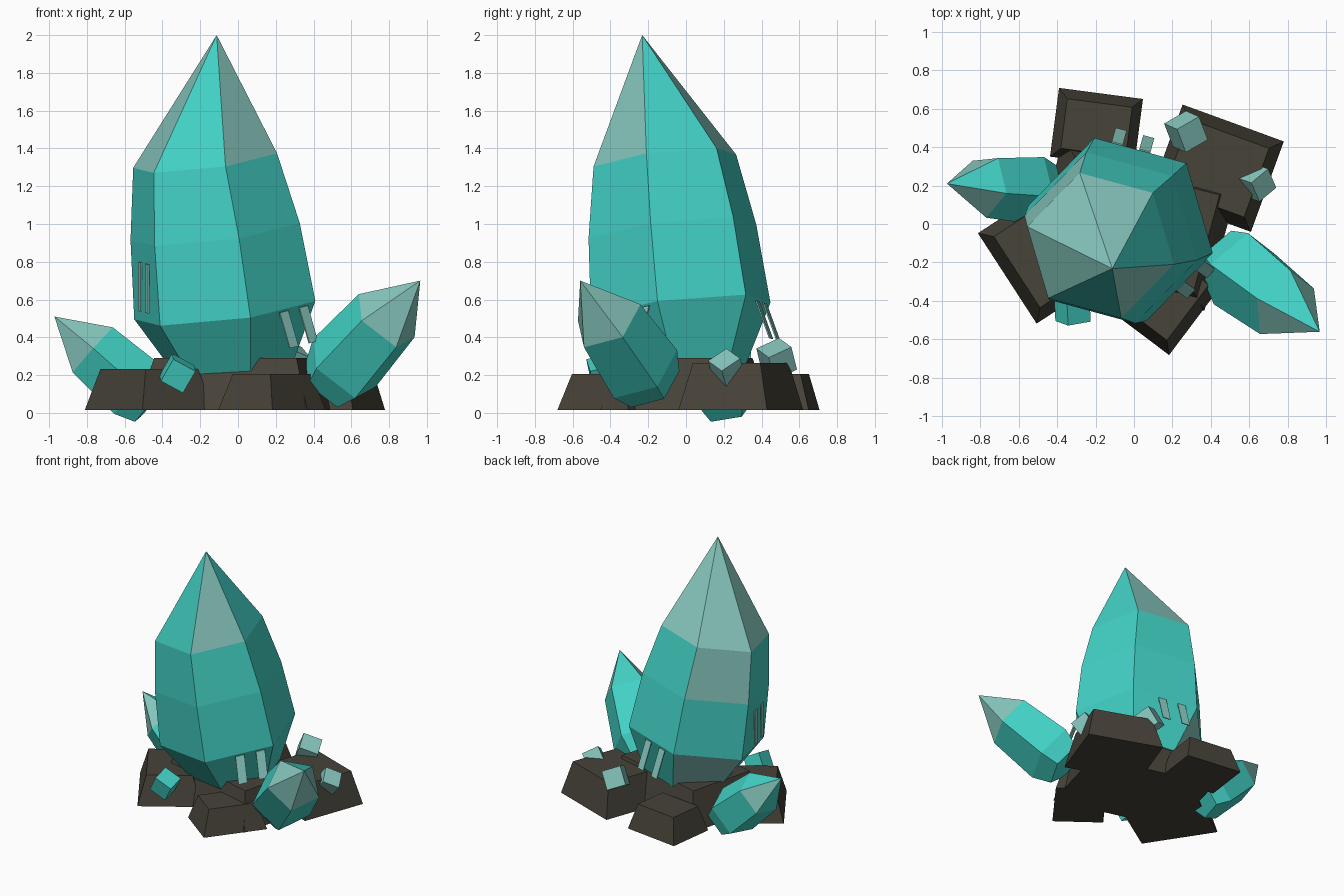
import bpy, bmesh
from math import cos, sin, tau, radians
from mathutils import Vector, Euler

cube = bpy.data.objects.get("Cube")
if cube:
    bpy.data.objects.remove(cube, do_unlink=True)


def material(name, rgb):
    m = bpy.data.materials.new(name)
    m.use_nodes = True
    m.diffuse_color = (*rgb, 1)
    m.node_tree.nodes["Principled BSDF"].inputs["Base Color"].default_value = (*rgb, 1)
    return m


TEAL = material("teal crystal", (0.055, 0.64, 0.56))
PALE = material("pale crystal", (0.24, 0.57, 0.51))
ROCK = material("dark rock", (0.063, 0.056, 0.041))


def finish(name, bm, *mats):
    bmesh.ops.recalc_face_normals(bm, faces=bm.faces)
    mesh = bpy.data.meshes.new(name)
    bm.to_mesh(mesh)
    bm.free()
    for m in mats:
        mesh.materials.append(m)
    obj = bpy.data.objects.new(name, mesh)
    bpy.context.collection.objects.link(obj)
    return obj


def crystal(name, rings, apex, pale):
    """Loft rings from top to bottom under a tip; pale holds (level, side) pairs."""
    bm = bmesh.new()
    tip = bm.verts.new(apex)
    loops = [[bm.verts.new(p) for p in ring] for ring in rings]
    n = len(loops[0])
    for i in range(n):
        j = (i + 1) % n
        f = bm.faces.new((tip, loops[0][i], loops[0][j]))
        f.material_index = int((0, i) in pale)
        for level, (a, b) in enumerate(zip(loops, loops[1:]), 1):
            f = bm.faces.new((a[i], b[i], b[j], a[j]))
            f.material_index = int((level, i) in pale)
    bm.faces.new(loops[-1])
    return finish(name, bm, TEAL, PALE)


def box(name, corners, mat):
    """Eight corners: four below, four above."""
    bm = bmesh.new()
    v = [bm.verts.new(c) for c in corners]
    bm.faces.new(v[:4])
    bm.faces.new(v[4:])
    for i in range(4):
        j = (i + 1) % 4
        bm.faces.new((v[i], v[j], v[4 + j], v[4 + i]))
    return finish(name, bm, mat)


# Main crystal: one six-sided section, tilted and scaled along a leaning axis
half = [Vector(p) for p in ((0.448, -0.115, 0.045), (0.32, 0.322, 0.077), (-0.127, 0.444, 0.037))]
section = [-h for h in half] + half
stations = (((-0.174, -0.112, 1.336), 0.85), ((-0.121, -0.072, 0.96), 1.0),
            ((-0.07, -0.028, 0.544), 1.07), ((-0.02, 0.01, 0.23), 0.69))
main_rings = [[Vector(c) + p * s for p in section] for c, s in stations]
crystal("main_crystal", main_rings, (-0.113, -0.232, 2.0),
        {(0, 0), (0, 2), (0, 4), (0, 5), (1, 5), (3, 5)})


# Small leaning five-sided crystals
def small_crystal(name, apex, centre, first, radius, lengths, pale):
    apex, centre = Vector(apex), Vector(centre)
    axis = (apex - centre).normalized()
    u = Vector(first)
    u = (u - axis * u.dot(axis)).normalized()
    w = axis.cross(u)
    rings = []
    for t, s in zip((0, *lengths), (1, 1.12, 0.85)):
        rings.append([centre - axis * t + (u * cos(k * tau / 5) + w * sin(k * tau / 5)) * radius * s
                      for k in range(5)])
    crystal(name, rings, apex, pale)


small_crystal("left_small_crystal", (0.965, -0.56, 0.70), (0.776, -0.415, 0.488),
              (-0.146, 0.035, 0.132), 0.198, (0.38, 0.51), {(0, 0), (0, 1), (0, 2), (0, 3)})
small_crystal("right_small_crystal", (-0.972, 0.21, 0.51), (-0.77, 0.2, 0.33),
              (0.1, -0.04, 0.125), 0.168, (0.31, 0.42), {(0, 1), (0, 3), (0, 4)})


# Rocks: tapered blocks around a central base
def rock(name, x, y, width, depth, angle, top, inset):
    c, s = cos(radians(angle)), sin(radians(angle))
    corners = []
    for z, d in ((0.015, 0), (top, inset)):
        for sx, sy in ((-1, -1), (1, -1), (1, 1), (-1, 1)):
            px, py = sx * (width / 2 - d), sy * (depth / 2 - d)
            corners.append((x + px * c - py * s, y + px * s + py * c, z))
    box(name, corners, ROCK)


rock("base_rock", 0, 0, 0.94, 0.68, -15, 0.29, 0.08)
rock("back_rock", -0.195, 0.5, 0.44, 0.36, -7.5, 0.205, 0.05)
rock("back_left_rock", 0.43, 0.29, 0.56, 0.5, -20, 0.265, 0.06)
rock("right_rock", -0.47, -0.16, 0.56, 0.45, -57, 0.232, 0.06)
rock("front_rock", 0.18, -0.385, 0.47, 0.36, 53, 0.205, 0.055)


# Loose crystal cubes
def chip(name, centre, size, turn, mat):
    rot = Euler([radians(a) for a in turn]).to_matrix()
    h = size / 2
    corners = [Vector(centre) + rot @ Vector((sx * h, sy * h, z))
               for z in (-h, h) for sx, sy in ((-1, -1), (1, -1), (1, 1), (-1, 1))]
    box(name, corners, mat)


chip("front_chip", (-0.32, -0.44, 0.21), 0.135, (15, 28, 10), TEAL)
chip("back_chip", (0.27, 0.48, 0.285), 0.14, (25, 20, 30), PALE)
chip("left_chip", (0.635, 0.215, 0.235), 0.125, (35, 25, 40), PALE)


# Thin pale slivers on three sides of the main crystal
def sliver(name, side, level, u, v, length, flare, lean, width):
    a, b = main_rings[level][side], main_rings[level][(side + 1) % 6]
    along = (b - a).normalized()
    out = Vector((along.y, -along.x, 0)).normalized()
    down = main_rings[level + 1][side] - a
    top = a.lerp(b, u) + down * v + out * 0.006
    low = top + out * flare + along * lean - Vector((0, 0, length))
    thick = out * 0.004
    w = along * width / 2
    corners = [p + s for s in (-thick, thick) for p in (top - w, top + w, low + w, low - w)]
    box(name, corners, PALE)


for n, u in enumerate((0.5, 0.8), 1):
    sliver(f"front_sliver_{n}", 2, 2, u, 0.04, 0.19, 0.065, 0.01, 0.065)
    sliver(f"back_sliver_{n}", 4, 2, u - 0.05, 0.04, 0.2, 0.075, 0.0, 0.06)
    sliver(f"side_sliver_{n}", 0, 1, u - 0.1, 0.25, 0.26, 0.0, 0.0, 0.05)
